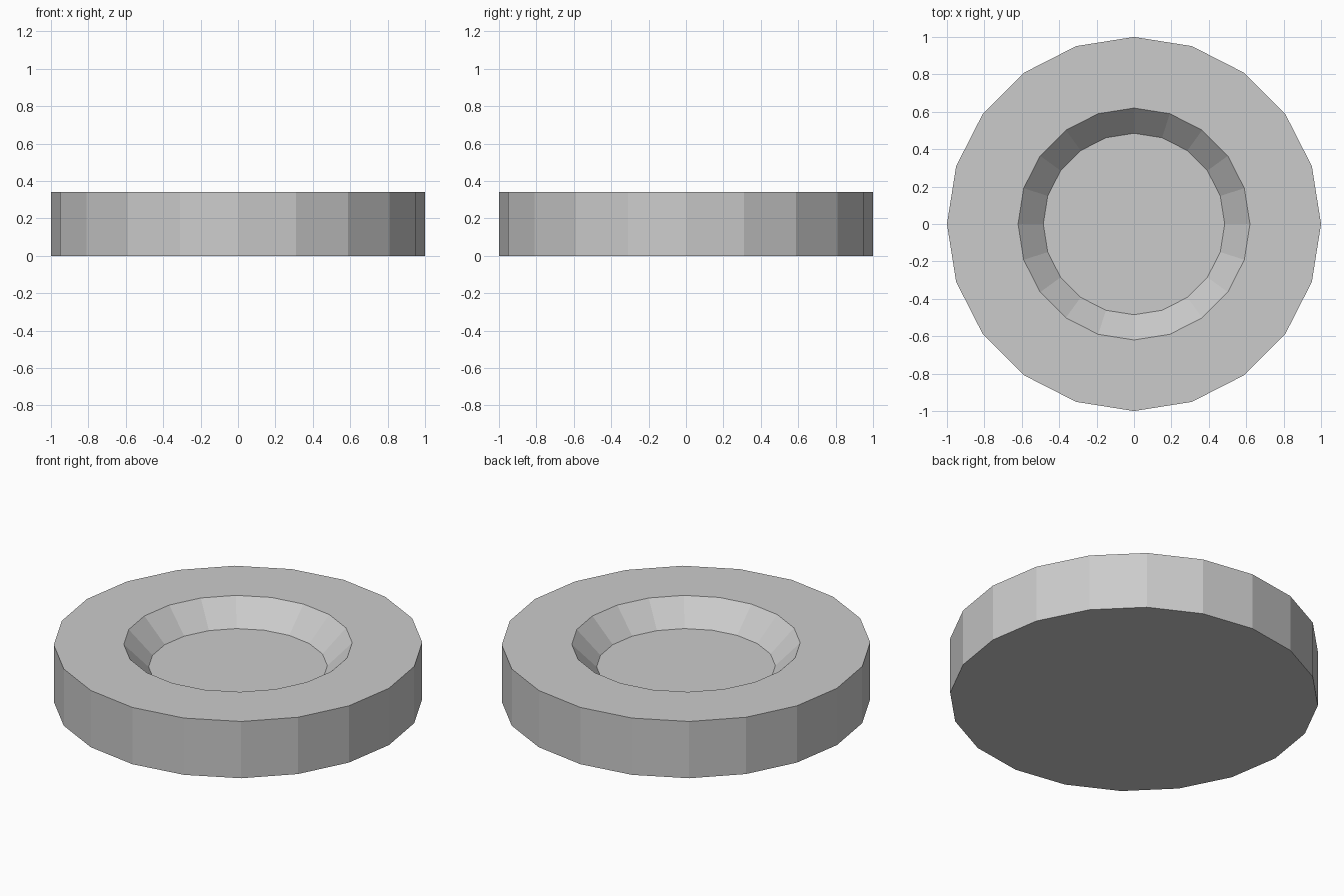
import bpy
import bmesh
from math import cos, sin, tau

SIDES = 20
# Profile rings from the outer base to the recessed floor: (radius, height)
PROFILE = [(1.0, 0.0), (1.0, 0.34), (0.62, 0.34), (0.485, 0.204)]

cube = bpy.data.objects.get("Cube")
if cube:
    bpy.data.objects.remove(cube, do_unlink=True)


def make_material(name, colour):
    mat = bpy.data.materials.new(name)
    mat.use_nodes = True
    mat.diffuse_color = colour
    mat.node_tree.nodes["Principled BSDF"].inputs["Base Color"].default_value = colour
    return mat


def lathe(name, profile, mat):
    """Spin the profile into a closed, flat-faced solid."""
    bm = bmesh.new()
    rings = [[bm.verts.new((r * cos(tau * i / SIDES), r * sin(tau * i / SIDES), z))
              for i in range(SIDES)] for r, z in profile]
    for low, high in zip(rings, rings[1:]):
        for i in range(SIDES):
            j = (i + 1) % SIDES
            bm.faces.new((low[i], low[j], high[j], high[i]))
    # Underside and recessed floor
    bm.faces.new(rings[0][::-1])
    bm.faces.new(rings[-1])
    bmesh.ops.recalc_face_normals(bm, faces=bm.faces[:])
    mesh = bpy.data.meshes.new(name)
    bm.to_mesh(mesh)
    bm.free()
    mesh.materials.append(mat)
    obj = bpy.data.objects.new(name, mesh)
    bpy.context.collection.objects.link(obj)
    return obj


# Thick disc with a bevelled central recess
lathe("recessed_disc", PROFILE, make_material("light grey", (0.6, 0.6, 0.6, 1.0)))
